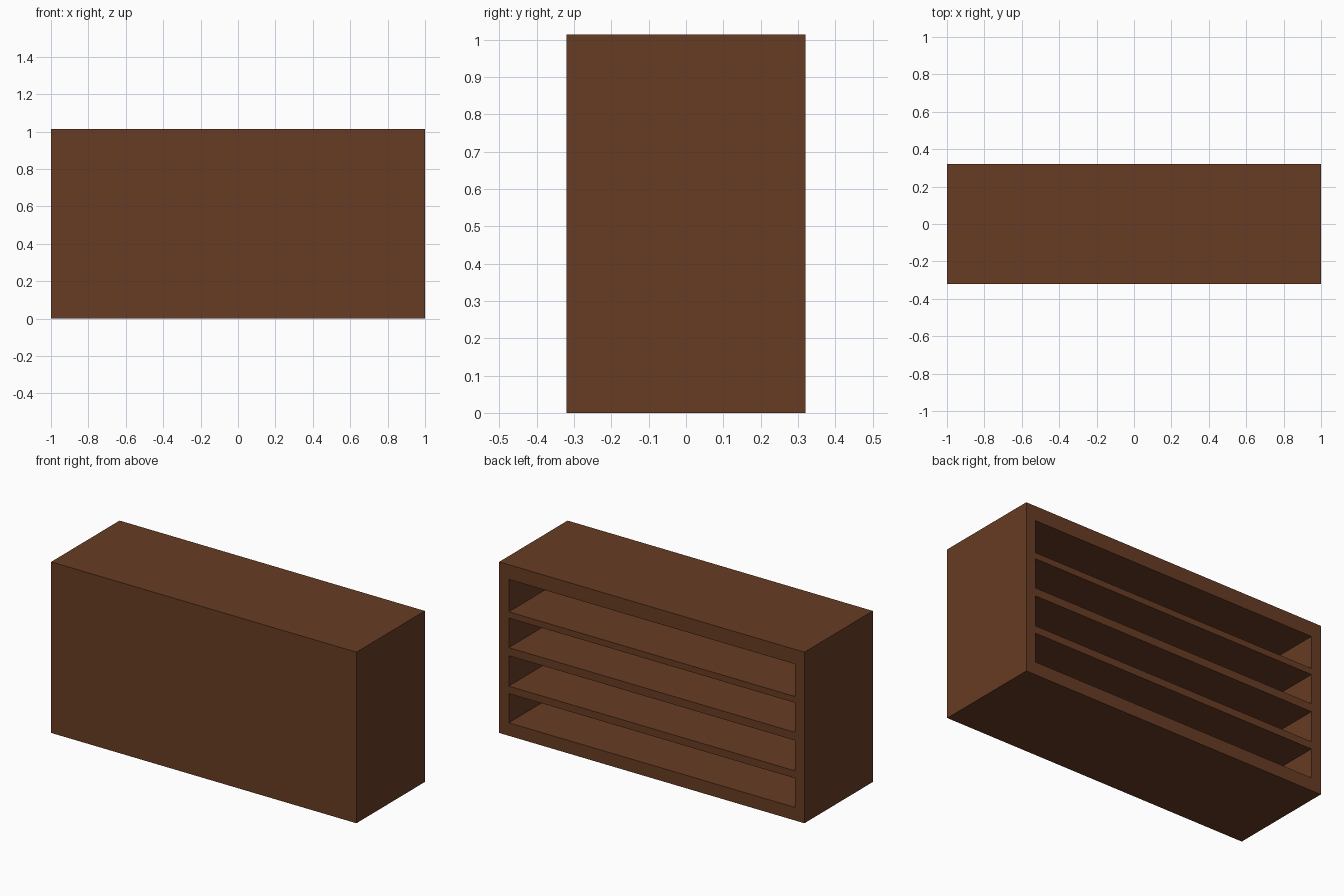
import bpy, bmesh
from mathutils import Vector

if "Cube" in bpy.data.objects:
    bpy.data.objects.remove(bpy.data.objects["Cube"])

W, D, H = 2.0, 0.64, 1.013      # overall size
SIDE, FRONT = 0.063, 0.06       # wall thickness
BAYS = [(0.077, 0.250), (0.294, 0.474), (0.522, 0.697), (0.734, 0.926)]  # open bays (bottom, top)

wood = bpy.data.materials.new("dark brown wood")
wood.diffuse_color = (0.136, 0.045, 0.0168, 1)
wood.use_nodes = True
wood.node_tree.nodes["Principled BSDF"].inputs["Base Color"].default_value = wood.diffuse_color

# Solid counter block
bm = bmesh.new()
bmesh.ops.create_cube(bm, size=1.0)
for v in bm.verts:
    v.co = Vector((v.co.x * W, v.co.y * D, (v.co.z + 0.5) * H))


def slice_block(co, no):
    bmesh.ops.bisect_plane(bm, geom=bm.verts[:] + bm.edges[:] + bm.faces[:],
                           dist=1e-5, plane_co=co, plane_no=no)


# Score the outline of the shelf openings
xi = W / 2 - SIDE
for x in (-xi, xi):
    slice_block((x, 0, 0), (1, 0, 0))
for bay in BAYS:
    for z in bay:
        slice_block((0, 0, z), (0, 0, 1))


def is_opening(face):
    c = face.calc_center_median()
    return (c.y > D / 2 - 0.001 and abs(c.x) < xi - 0.01
            and any(lo < c.z < hi for lo, hi in BAYS))


# Push the openings in from the back, leaving shelves between them
bm.normal_update()
openings = [f for f in bm.faces if is_opening(f)]
pushed = bmesh.ops.extrude_discrete_faces(bm, faces=openings)["faces"]
for f in pushed:
    bmesh.ops.translate(bm, verts=f.verts[:], vec=(0, -(D - FRONT), 0))

bmesh.ops.recalc_face_normals(bm, faces=bm.faces[:])
mesh = bpy.data.meshes.new("shelf_counter")
bm.to_mesh(mesh)
bm.free()
mesh.materials.append(wood)
counter = bpy.data.objects.new("shelf_counter", mesh)
bpy.context.collection.objects.link(counter)
